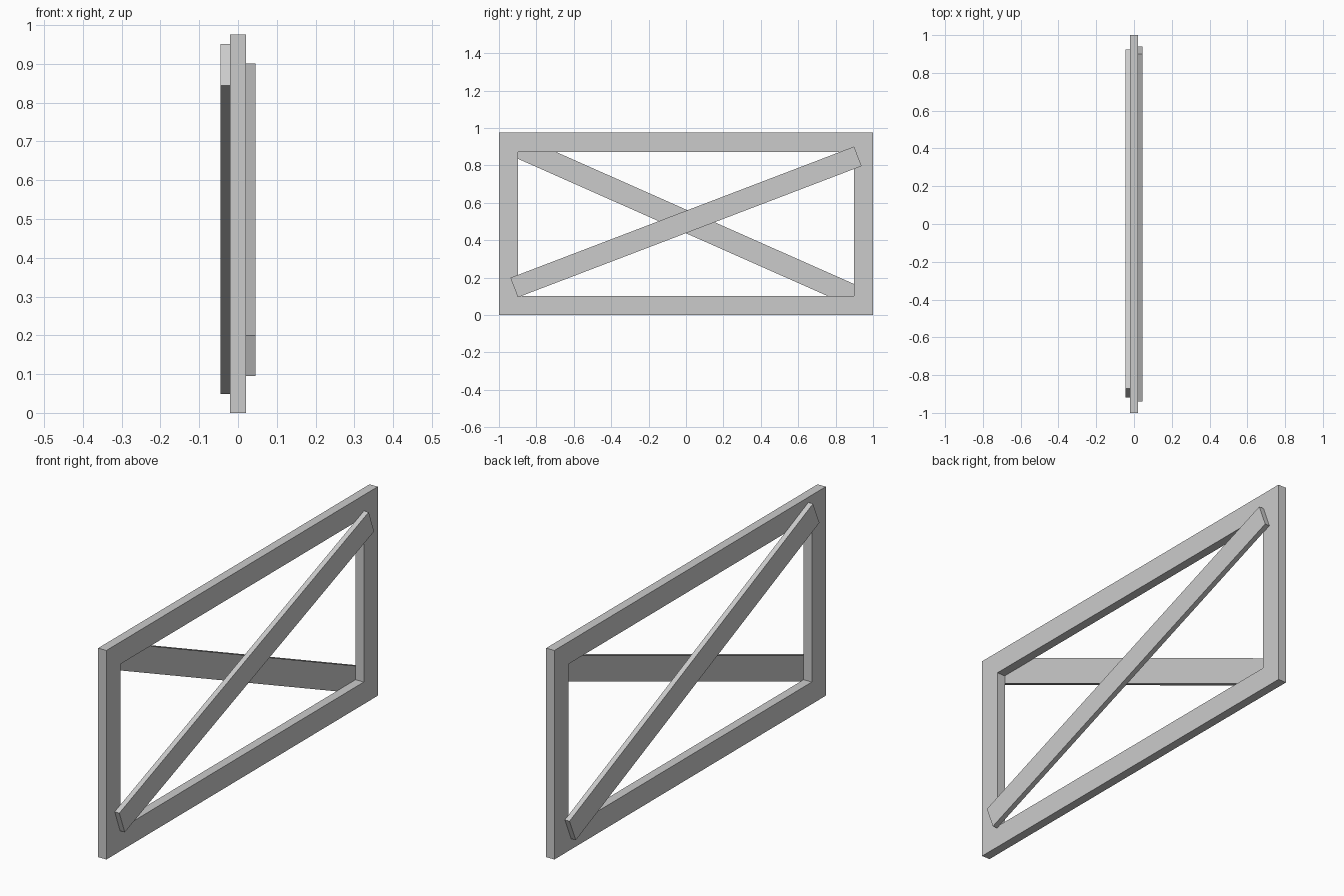
import bpy, bmesh
from math import radians

cube = bpy.data.objects.get("Cube")
if cube:
    bpy.data.objects.remove(cube, do_unlink=True)

HEIGHT, HALF_LENGTH, RAIL = 0.975, 1.0, 0.103
HALF_THICK, OUTER_X = 0.021, 0.045

grey = bpy.data.materials.new("plain grey")
grey.use_nodes = True
colour = (0.6, 0.6, 0.6, 1)
grey.diffuse_color = colour
grey.node_tree.nodes["Principled BSDF"].inputs["Base Color"].default_value = colour


def add_object(name, bm):
    bmesh.ops.recalc_face_normals(bm, faces=bm.faces[:])
    mesh = bpy.data.meshes.new(name)
    bm.to_mesh(mesh)
    bm.free()
    mesh.materials.append(grey)
    obj = bpy.data.objects.new(name, mesh)
    bpy.context.collection.objects.link(obj)
    return obj


# Rectangular frame: a mitred ring of boards extruded through its thickness
def add_frame():
    bm = bmesh.new()

    def loop(inset):
        y, low, high = HALF_LENGTH - inset, inset, HEIGHT - inset
        corners = [(-y, low), (y, low), (y, high), (-y, high)]
        return [bm.verts.new((-HALF_THICK, *c)) for c in corners]

    outer, inner = loop(0), loop(RAIL)
    for i in range(4):
        j = (i + 1) % 4
        bm.faces.new((outer[i], outer[j], inner[j], inner[i]))
    extruded = bmesh.ops.extrude_face_region(bm, geom=bm.faces[:])["geom"]
    verts = [v for v in extruded if isinstance(v, bmesh.types.BMVert)]
    bmesh.ops.translate(bm, verts=verts, vec=(2 * HALF_THICK, 0, 0))
    return add_object("frame", bm)


# Diagonal brace: a flat board lying against one side of the frame
def add_brace(name, side, centre, length, width, angle):
    bm = bmesh.new()
    bmesh.ops.create_cube(bm, size=1)
    bmesh.ops.scale(bm, verts=bm.verts, vec=(OUTER_X - HALF_THICK, length, width))
    brace = add_object(name, bm)
    brace.location = (side * (OUTER_X + HALF_THICK) / 2, *centre)
    brace.rotation_euler.x = radians(angle)


add_frame()
add_brace("left_brace", 1, (0, 0.498), 1.967, 0.112, 20.9)
add_brace("right_brace", -1, (0.002, 0.5), 1.963, 0.116, -23.9)
